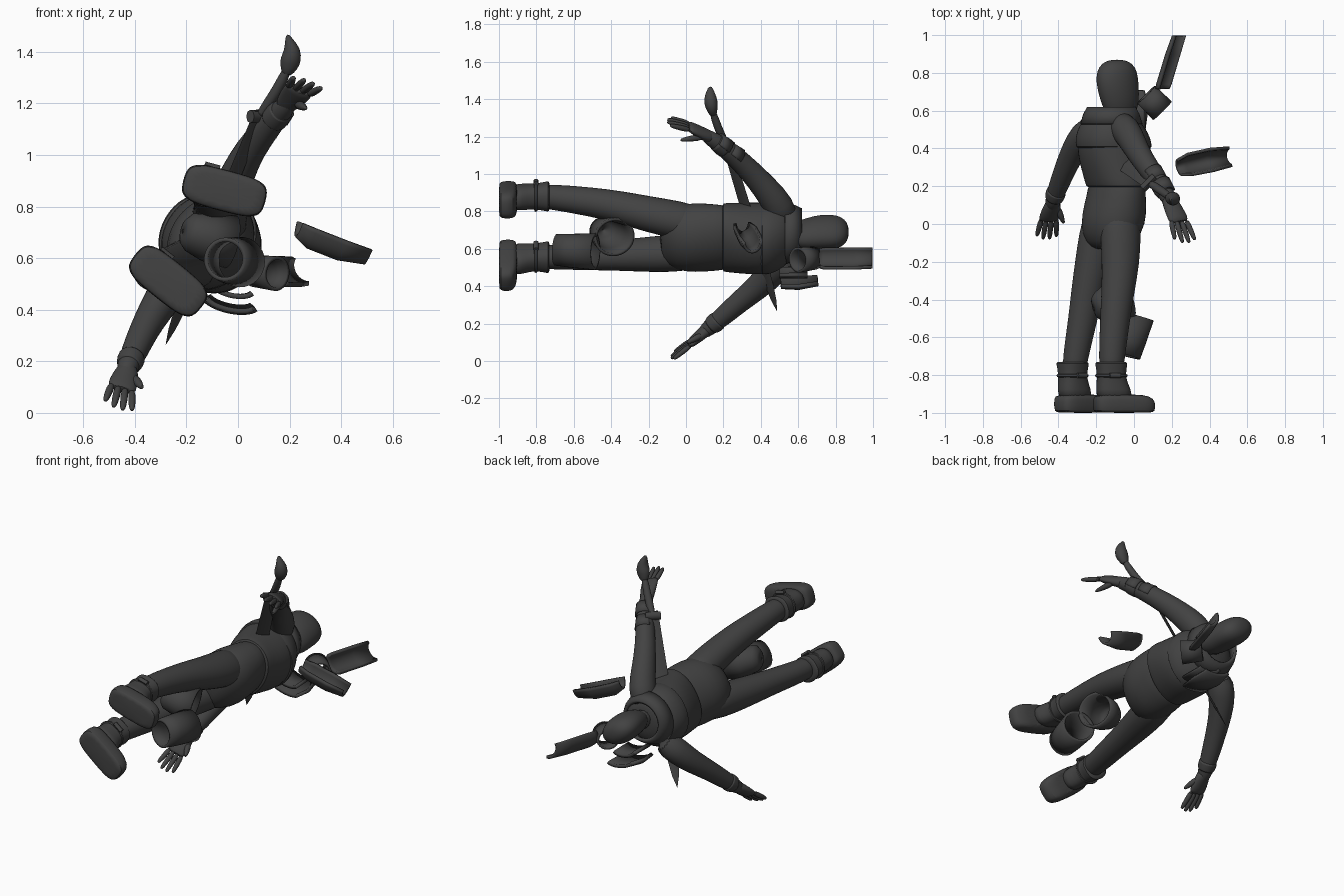
import bpy, math
from mathutils import Vector as V

cloth = bpy.data.materials.new("dark_grey")
cloth.diffuse_color = (0.055, 0.055, 0.055, 1)

SIDE = V((0.51, 0, 0.86))     # across the body
FRONT = V((0.86, 0, -0.51))   # the way the body faces
UP = V((0, 1, 0))             # feet to head


def loft(name, rings, hint, axis=None, seg=16, arc=None, thick=0, p=1.0, sub=1):
    """Skin a row of ellipses (centre, radius along hint, radius across)."""
    pts = [V(r[0]) for r in rings]
    n = len(pts)
    full = arc is None
    cols = seg if full else seg + 1
    verts, faces = [], []
    for i, (_, a, b) in enumerate(rings):
        t = V(axis) if axis else pts[min(i + 1, n - 1)] - pts[max(i - 1, 0)]
        t.normalize()
        u = V(hint)
        u = (u - t * u.dot(t)).normalized()
        v = t.cross(u)
        for j in range(cols):
            g = 2 * math.pi * j / seg if full else arc * (j / seg - 0.5)
            c, s = math.cos(g), math.sin(g)
            c = math.copysign(abs(c) ** p, c)
            s = math.copysign(abs(s) ** p, s)
            verts.append(pts[i] + u * a * c + v * b * s)
    for i in range(n - 1):
        for j in range(seg):
            k = (j + 1) % cols
            faces.append((i * cols + j, i * cols + k,
                          (i + 1) * cols + k, (i + 1) * cols + j))
    if full and not thick:
        faces.append(tuple(reversed(range(cols))))
        faces.append(tuple(range((n - 1) * cols, n * cols)))
    me = bpy.data.meshes.new(name)
    me.from_pydata(verts, [], faces)
    me.materials.append(cloth)
    ob = bpy.data.objects.new(name, me)
    bpy.context.collection.objects.link(ob)
    if thick:
        m = ob.modifiers.new("wall", 'SOLIDIFY')
        m.thickness = thick
    elif sub:
        m = ob.modifiers.new("round", 'SUBSURF')
        m.levels = m.render_levels = sub
    return ob


def body(name, rows, **kw):
    """Rows of (x, y, z, half width, half depth) stacked along the body."""
    return loft(name, [((x, y, z), w, d) for x, y, z, w, d in rows], SIDE, axis=UP, **kw)


# hips, jacket, chest piece, collar
body("hips", [(-.13, -.14, .66, .10, .07), (-.125, -.10, .655, .165, .125),
              (-.11, 0, .66, .193, .168), (-.10, .10, .66, .195, .155),
              (-.09, .19, .66, .187, .138), (-.095, .25, .66, .18, .13)], seg=24)
body("jacket", [(-.09, .192, .66, .18, .13), (-.09, .197, .66, .193, .148),
                (-.092, .23, .66, .193, .157), (-.10, .33, .655, .19, .188),
                (-.105, .42, .655, .188, .197), (-.118, .50, .665, .178, .173),
                (-.12, .56, .675, .14, .14), (-.11, .59, .68, .07, .08)], seg=24, p=.93)
body("chest_piece", [(-.105, .395, .655, .17, .18), (-.105, .40, .655, .19, .205),
                     (-.112, .46, .66, .19, .20), (-.12, .52, .67, .168, .17),
                     (-.12, .57, .675, .13, .13)], seg=24, p=.93)
body("collar", [(-.12, .53, .68, .165, .165), (-.12, .58, .685, .15, .15),
                (-.12, .62, .69, .125, .13)], seg=32, thick=.02)
# neck and head
body("neck", [(-.10, .54, .68, .065, .08), (-.09, .66, .69, .065, .08)])
body("head", [(-.07, .575, .675, .04, .06), (-.07, .59, .675, .062, .09),
              (-.075, .65, .68, .078, .110), (-.085, .72, .69, .082, .120),
              (-.09, .78, .69, .082, .121), (-.09, .83, .69, .073, .107),
              (-.09, .862, .69, .045, .07), (-.09, .87, .69, .012, .02)], seg=24)

# legs, running on into the boots
legs = {
    "upper": [((-.08, .10, .72), .10, .11), ((-.07, -.05, .755), .10, .115),
              ((-.07, -.20, .785), .095, .105), ((-.085, -.36, .825), .086, .09),
              ((-.10, -.50, .85), .079, .082), ((-.12, -.73, .88), .068, .070),
              ((-.12, -.82, .88), .06, .06)],
    "lower": [((-.15, .10, .59), .10, .11), ((-.19, -.08, .575), .10, .11),
              ((-.215, -.20, .57), .095, .10), ((-.25, -.37, .565), .082, .088),
              ((-.27, -.50, .56), .075, .08), ((-.315, -.73, .555), .066, .068),
              ((-.32, -.82, .555), .06, .06)]}
for k, rows in legs.items():
    loft(k + "_leg", rows, SIDE)

# boots: shaft, strap and long squared sole, following each toe direction
for k, c, toe in (("upper", V((-.12, 0, .88)), V((.965, 0, -.26))),
                  ("lower", V((-.325, 0, .555)), V((.78, 0, -.625)))):
    across = toe.cross(UP)
    sole = [(-1.0, .07, .150, .064), (-.993, .07, .162, .076), (-.96, .07, .167, .081),
            (-.925, .068, .162, .079), (-.90, .045, .13, .074)]
    shaft = [(-.93, .018, .10, .07), (-.875, .012, .094, .068),
             (-.82, 0, .076, .067), (-.76, 0, .08, .074), (-.735, 0, .088, .083),
             (-.728, 0, .075, .072)]
    loft(k + "_boot_foot", [(c + toe * f + UP * y, a, b) for y, f, a, b in sole], toe,
         axis=UP, seg=24, p=.55)
    loft(k + "_boot_shaft", [(c + toe * f + UP * y, a, b) for y, f, a, b in shaft], toe,
         axis=UP, seg=20, p=.85)
    loft(k + "_boot_strap", [(c + UP * y, r, r * .95) for y, r in
                             ((-.815, .07), (-.81, .09), (-.795, .09), (-.79, .07))],
         toe, axis=UP)
    buckle = c + across * .078 + UP * -.802
    loft(k + "_boot_buckle", [(buckle - toe * .03, .014, .012),
                              (buckle + toe * .03, .014, .012)], UP, seg=8, sub=0)

# arms with sleeve cuffs
arms = {
    "upper": [((-.09, .53, .74), .075, .08), ((-.04, .50, .83), .078, .085),
              ((0, .42, .93), .068, .072), ((.045, .34, 1.02), .06, .062),
              ((.115, .245, 1.11), .054, .056), ((.18, .145, 1.185), .042, .044),
              ((.205, .09, 1.215), .034, .032)],
    "lower": [((-.19, .52, .56), .075, .08), ((-.27, .47, .48), .078, .082),
              ((-.325, .38, .39), .066, .068), ((-.365, .29, .32), .058, .06),
              ((-.40, .20, .24), .053, .054), ((-.43, .12, .175), .042, .044),
              ((-.44, .08, .14), .034, .032)]}
for k, rows in arms.items():
    loft(k + "_arm", rows, FRONT)
    a, b = V(rows[-3][0]), V(rows[-2][0])
    loft(k + "_cuff", [(a.lerp(b, t), r, r) for t, r in
                       ((.3, .045), (.33, .056), (.85, .052), (.9, .035))], FRONT)

# hands: palm, four fingers, thumb
for k, wrist, knuckle, tip, spread, thumb in (
        ("upper", V((.18, .14, 1.19)), V((.235, .025, 1.25)), V((.275, -.10, 1.285)),
         V((.93, 0, -.37)), V((.265, -.035, 1.18))),
        ("lower", V((-.425, .12, .175)), V((-.45, .03, .10)), V((-.465, -.08, .018)),
         V((.92, 0, -.3)), V((-.37, .0, .095)))):
    loft(k + "_palm", [(wrist, .036, .034), (wrist.lerp(knuckle, .15), .043, .034),
                       (wrist.lerp(knuckle, .55), .054, .029),
                       (knuckle, .058, .024), (knuckle.lerp(tip, .14), .05, .015)],
         spread)
    for i, (off, length) in enumerate(((-.042, .85), (-.014, 1), (.014, 1), (.042, .88))):
        start = knuckle + spread * off
        end = knuckle.lerp(tip, length) + spread * off * 1.35
        loft(f"{k}_finger_{i + 1}", [(start, .017, .017), (start.lerp(end, .55), .016, .016),
                                     (start.lerp(end, .95), .012, .012), (end, .005, .005)],
             spread, seg=8)
    root = wrist.lerp(knuckle, .35) + spread * .03
    loft(k + "_thumb", [(root, .022, .022), (root.lerp(thumb, .6), .018, .018),
                        (thumb, .008, .008)], spread, seg=8)

# sword: hooked pommel, grip, guard and long tapering blade
top, point = V((.205, .125, 1.46)), V((-.28, .487, .265))
flat = V((.7, .7, 0))


def along(t):
    return top.lerp(point, t)


loft("sword_pommel", [((.192, .13, 1.468), .006, .008), ((.197, .13, 1.445), .016, .02),
                      ((.212, .13, 1.41), .033, .034), ((.205, .135, 1.37), .042, .038),
                      ((.198, .14, 1.345), .036, .028), ((.185, .147, 1.31), .02, .02)],
     V((1, 0, .3)))
loft("sword_grip", [((.198, .138, 1.35), .02, .02), ((.155, .168, 1.25), .022, .022),
                    (along(.27), .024, .022)], flat)
loft("sword_guard", [(along(.26) + flat * d, .026, .022) for d in (-.045, -.02, .02, .045)],
     V((0, 0, 1)), seg=8, sub=0)
loft("sword_blade", [(along(t), a, b) for t, a, b in
                     ((.24, .034, .008), (.5, .040, .008), (.75, .038, .007),
                      (.88, .033, .006), (.95, .020, .004), (1, .001, .001))],
     flat, seg=4, sub=0)
# bracer plates on the raised forearm
for i, t in enumerate((.1, .55)):
    a, b = V((.085, .285, 1.07)), V((.18, .145, 1.18))
    loft(f"bracer_plate_{i + 1}", [(a.lerp(b, t), .064, .06), (a.lerp(b, t + .35), .058, .052)],
         V((.5, .3, .8)), seg=12, arc=2.4, thick=.014)

# loose curved armour plates
loft("long_plate", [((.175, .715, .56), .06, .068), ((.185, .74, .56), .066, .074),
                    ((.232, .90, .56), .064, .074), ((.26, .998, .56), .055, .07)],
     V((-.85, 0, -.5)), axis=(0, 1, 0), arc=2.4, thick=.018)
loft("side_plate", [((.243, .30, .75), .07, .048), ((.30, .315, .732), .10, .064),
                    ((.42, .34, .685), .10, .066), ((.518, .357, .645), .075, .056)],
     V((-.3, 0, -.9)), arc=2.8, thick=.016)
loft("chest_plate", [((-.03, .505, .425), .035, .10), ((-.03, .60, .43), .045, .115),
                     ((-.03, .705, .44), .035, .095)],
     V((-.22, 0, -1)), arc=2.6, thick=.02)
loft("inner_chest_plate", [((-.02, .50, .485), .04, .09), ((-.02, .65, .485), .04, .085)],
     V((-.22, 0, -1)), arc=2.6, thick=.02)

# loose open tubes, the knee guard closed at its back
loft("neck_tube", [((.065, .685, .55), .062, .066), ((.15, .60, .54), .068, .07)],
     V((0, 0, 1)), seg=28, thick=.014)
loft("shin_tube", [((-.05, -.695, .595), .085, .085), ((-.03, -.62, .59), .09, .092),
                   ((.008, -.485, .585), .098, .1)], V((0, 0, 1)), seg=32, thick=.016)
loft("knee_guard", [((-.218, -.45, .705), .004, .004), ((-.208, -.445, .703), .05, .055),
                    ((-.185, -.44, .70), .075, .08), ((-.12, -.41, .68), .093, .103),
                    ((-.03, -.383, .663), .105, .113)], V((0, 0, 1)),
     axis=(.9, .28, -.2), seg=32, thick=.016)

# smooth surfaces, crisp rims
for ob in bpy.context.scene.objects:
    ob.select_set(True)
    bpy.context.view_layer.objects.active = ob
bpy.ops.object.shade_smooth_by_angle(angle=math.radians(50))
